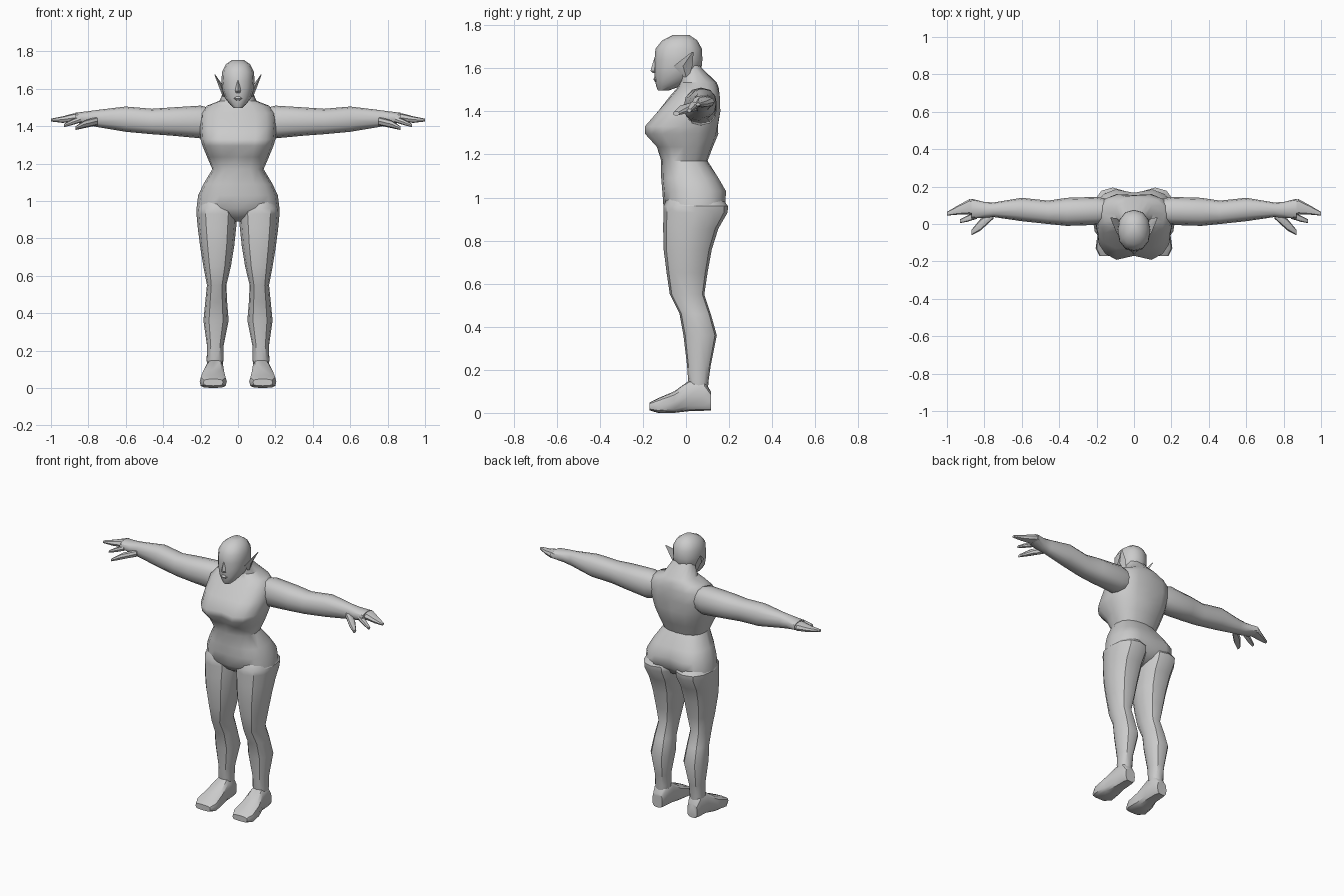
import bpy, bmesh, math


def loft(name, rows, n=12, axis='z', e=0.85, mirror=False, angle=35):
    """Skin rounded sections: (station, a0, a1, b0, b1, front dip, back dip)."""
    bm = bmesh.new()
    rings = []
    for row in rows:
        s, a0, a1, b0, b1, df, db = (tuple(row) + (0, 0))[:7]
        ca, cb, ha, hb = (a0 + a1) / 2, (b0 + b1) / 2, (a1 - a0) / 2, (b1 - b0) / 2
        ring = []
        for i in range(n):
            t = 2 * math.pi * i / n
            c, d = math.cos(t), math.sin(t)
            u = math.copysign(abs(c) ** e, c) if abs(c) > 1e-6 else 0
            v = math.copysign(abs(d) ** e, d) if abs(d) > 1e-6 else 0
            a, b = ca + ha * u, cb + hb * v
            dip = max(0, 1 - abs(u) / 0.5)      # central cleft
            b += dip * df if v < 0 else -dip * db
            co = {'z': (a, b, s), 'x': (s, a, b), 'y': (a, s, b)}[axis]
            ring.append(bm.verts.new(co))
        rings.append(ring)
    for r, q in zip(rings, rings[1:]):
        for i in range(n):
            j = (i + 1) % n
            bm.faces.new((r[i], r[j], q[j], q[i]))
    bm.faces.new(rings[0])
    bm.faces.new(rings[-1])
    bmesh.ops.recalc_face_normals(bm, faces=bm.faces)
    me = bpy.data.meshes.new(name)
    bm.to_mesh(me)
    bm.free()
    me.shade_smooth()
    me.set_sharp_from_angle(angle=math.radians(angle))
    ob = bpy.data.objects.new(name, me)
    bpy.context.collection.objects.link(ob)
    if mirror:
        ob.modifiers.new("mirror", 'MIRROR').use_mirror_merge = False
    return ob


def sym(rows):
    """Turn (z, half width, front, back, ...) into centred rows."""
    return [(r[0], -r[1], r[1]) + tuple(r[2:]) for r in rows]


# Torso from crotch to neck
loft("torso", sym([
    (0.89, 0.03, -0.03, 0.06),
    (0.915, 0.09, -0.07, 0.13),
    (0.96, 0.222, -0.105, 0.195, 0, 0.04),
    (1.03, 0.213, -0.11, 0.197, 0, 0.03),
    (1.09, 0.185, -0.115, 0.16, 0, 0.01),
    (1.17, 0.137, -0.115, 0.10),
    (1.235, 0.165, -0.145, 0.125, 0.02),
    (1.295, 0.19, -0.203, 0.15, 0.035),
    (1.33, 0.20, -0.205, 0.158, 0.035, 0.01),
    (1.40, 0.205, -0.14, 0.17, 0.01, 0.015),
    (1.47, 0.20, -0.075, 0.165, 0, 0.01),
    (1.51, 0.165, -0.04, 0.152),
    (1.535, 0.10, -0.03, 0.142),
    (1.60, 0.07, -0.04, 0.074),
    (1.63, 0.06, -0.04, 0.06)]), n=16, e=0.8, angle=45)

# Head
loft("head", sym([
    (1.497, 0.022, -0.13, -0.08),
    (1.515, 0.042, -0.138, -0.03),
    (1.55, 0.07, -0.145, 0.03),
    (1.60, 0.085, -0.148, 0.072),
    (1.64, 0.088, -0.146, 0.076),
    (1.69, 0.086, -0.142, 0.074),
    (1.73, 0.066, -0.11, 0.052),
    (1.755, 0.03, -0.06, 0.015)]), e=0.9, angle=45)

# Face details
loft("nose", sym([(1.578, 0.012, -0.153, -0.13), (1.588, 0.015, -0.165, -0.13),
                  (1.645, 0.006, -0.148, -0.13)]), n=4, e=1)
loft("lips", sym([(1.537, 0.012, -0.143, -0.12), (1.548, 0.024, -0.152, -0.12),
                  (1.56, 0.012, -0.146, -0.12)]), n=8, e=1)

# Pointed ears
loft("ear", [(1.56, 0.068, 0.082, -0.01, 0.012), (1.61, 0.075, 0.102, -0.058, 0.03),
             (1.675, 0.121, 0.126, 0.026, 0.035)], n=4, e=1, mirror=True)

# Arms, fingers and thumbs
loft("arm", [
    (0.12, 0.01, 0.13, 1.36, 1.49),
    (0.20, -0.005, 0.145, 1.335, 1.51),
    (0.36, -0.01, 0.14, 1.35, 1.50),
    (0.46, 0.0, 0.125, 1.357, 1.493),
    (0.60, 0.015, 0.14, 1.37, 1.505),
    (0.75, 0.037, 0.115, 1.395, 1.487),
    (0.80, 0.033, 0.118, 1.405, 1.48),
    (0.87, 0.03, 0.135, 1.42, 1.472)], axis='x', mirror=True)
loft("fingers", [
    (0.84, 0.045, 0.125, 1.42, 1.47),
    (0.88, 0.05, 0.133, 1.42, 1.468),
    (0.94, 0.05, 0.10, 1.418, 1.452),
    (1.0, 0.045, 0.065, 1.425, 1.44)], n=8, axis='x', mirror=True)
loft("index_finger", [
    (0.84, 0.028, 0.07, 1.42, 1.455),
    (0.89, 0.012, 0.045, 1.405, 1.435),
    (0.93, 0.005, 0.025, 1.395, 1.412)], n=8, axis='x', mirror=True)
loft("thumb", [
    (0.75, 0.03, 0.075, 1.405, 1.45),
    (0.82, -0.035, 0.028, 1.39, 1.432),
    (0.868, -0.06, -0.03, 1.38, 1.40)], n=8, axis='x', mirror=True)

# Legs
loft("leg", [
    (1.0, 0.02, 0.195, -0.085, 0.165),
    (0.96, 0.005, 0.223, -0.105, 0.195),
    (0.93, 0.003, 0.222, -0.105, 0.193),
    (0.855, 0.01, 0.215, -0.106, 0.15),
    (0.76, 0.02, 0.203, -0.104, 0.12),
    (0.65, 0.038, 0.185, -0.09, 0.10),
    (0.55, 0.062, 0.166, -0.075, 0.085),
    (0.46, 0.058, 0.175, -0.03, 0.115),
    (0.36, 0.05, 0.185, -0.012, 0.143),
    (0.22, 0.078, 0.165, 0.005, 0.115),
    (0.15, 0.078, 0.168, 0.01, 0.105),
    (0.09, 0.085, 0.16, 0.02, 0.10)], mirror=True)

# Feet
loft("foot", [
    (-0.17, 0.08, 0.185, 0.012, 0.048),
    (-0.13, 0.06, 0.205, 0.0, 0.068),
    (-0.055, 0.068, 0.195, 0.0, 0.10),
    (0.015, 0.076, 0.172, 0.008, 0.15),
    (0.085, 0.08, 0.168, 0.01, 0.15),
    (0.115, 0.09, 0.16, 0.012, 0.10)], axis='y', e=0.6, mirror=True)
